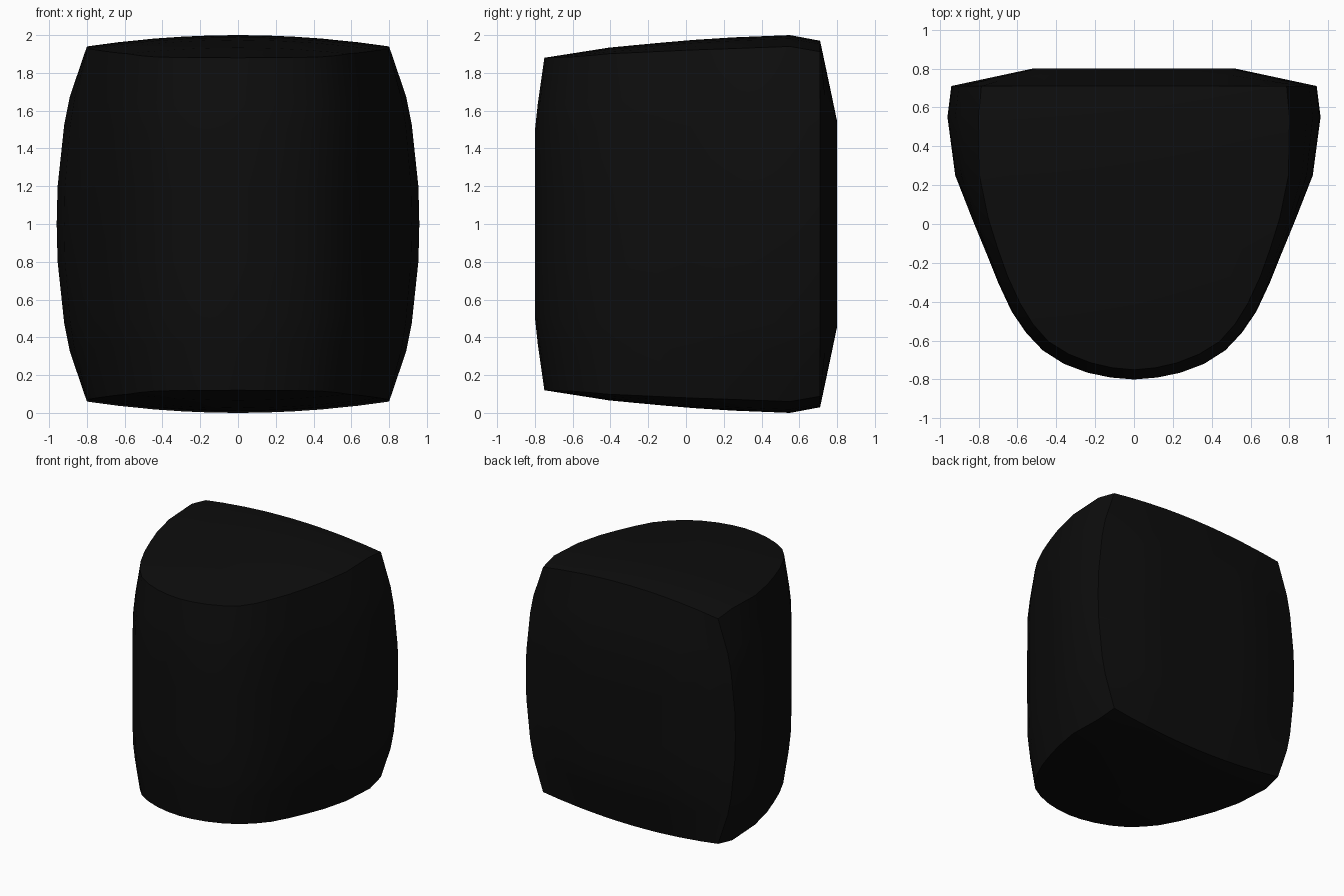
import bpy, bmesh, math

if "Cube" in bpy.data.objects:
    bpy.data.objects.remove(bpy.data.objects["Cube"])

# Right half of the outline, front to back: (mid x, mid y, rim x, rim y)
SIDE = [(0, -.8, 0, -.75), (.12, -.79, .11, -.74), (.24, -.765, .22, -.715),
        (.36, -.72, .335, -.67), (.47, -.65, .44, -.605), (.555, -.56, .52, -.515),
        (.63, -.45, .585, -.41), (.70, -.3, .65, -.27), (.76, -.15, .70, -.13),
        (.83, .02, .75, .03), (.92, .25, .795, .25), (.96, .55, .80, .55),
        (.94, .71, .785, .71)]
# Vertical levels (share of half height) and how far each has moved to the rim
LEVELS = [0, .21, .56, .72, 1]
FRONT_IN = [0, 0, 0, .3, 1]
SIDE_IN = [0, .03, .25, .44, 1]
BACK_IN = [0, 0, 0, .36, 1]
# Crown height along the centre line
CROWN = [(-.75, .88), (-.4, .935), (0, .972), (.25, .988), (.55, 1.0), (.71, .97)]
US = [-1, -.8, -.553, -.36, -.18, 0, .18, .36, .553, .8, 1]


def crown(x, y):
    z = CROWN[-1][1]
    for (y0, z0), (y1, z1) in zip(CROWN, CROWN[1:]):
        if y <= y1:
            z = z0 + (z1 - z0) * (y - y0) / (y1 - y0)
            break
    return z - .06 * (x / .8) ** 2


bm = bmesh.new()
verts = {}


def vert(co):
    key = tuple(round(c, 4) + 0.0 for c in co)
    if key not in verts:
        verts[key] = bm.verts.new(key)
    return verts[key]


def face(*cos):
    vs = list(dict.fromkeys(vert(c) for c in cos))
    if len(vs) > 2:
        bm.faces.new(vs)


def column(mx, my, rx, ry, fx, fy, sign):
    top = crown(rx, ry)
    return [(mx + (rx - mx) * a, my + (ry - my) * b, 1 + sign * k * top)
            for k, a, b in zip(LEVELS, fx, fy)]


for sign in (1, -1):
    # Curved side walls, then the bevelled back wall
    right = []
    for mx, my, rx, ry in SIDE:
        t = min(1, (my + .8) / 1.05)
        f = [a + (b - a) * t for a, b in zip(FRONT_IN, SIDE_IN)]
        right.append(column(mx, my, rx, ry, f, f, sign))
    mirror = [[(-x, y, z) for x, y, z in c] for c in right]
    back = []
    for u in reversed(US[1:-1]):
        y = .71 + .09 * min(1, (1 - abs(u)) / .447)
        back.append(column(u * .94, y, u * .785, .71, SIDE_IN, BACK_IN, sign))
    ring = right + back + mirror[:0:-1]
    for a, b in zip(ring, ring[1:] + ring[:1]):
        for i in range(len(LEVELS) - 1):
            face(a[i], b[i], b[i + 1], a[i + 1])
    # Arched end cap
    rows = [[(u * rx, ry, 1 + sign * crown(u * rx, ry)) for u in US]
            for _, _, rx, ry in SIDE]
    for a, b in zip(rows, rows[1:]):
        for i in range(len(US) - 1):
            face(a[i], a[i + 1], b[i + 1], b[i])

bmesh.ops.recalc_face_normals(bm, faces=bm.faces)
mesh = bpy.data.meshes.new("rounded_shell")
bm.to_mesh(mesh)
bm.free()
shell = bpy.data.objects.new("rounded_shell", mesh)
bpy.context.collection.objects.link(shell)

mat = bpy.data.materials.new("black")
mat.diffuse_color = (.004, .004, .004, 1)
mat.use_nodes = True
mat.node_tree.nodes["Principled BSDF"].inputs["Base Color"].default_value = mat.diffuse_color
mesh.materials.append(mat)

bpy.context.view_layer.objects.active = shell
shell.select_set(True)
bpy.ops.object.shade_smooth_by_angle(angle=math.radians(30))
